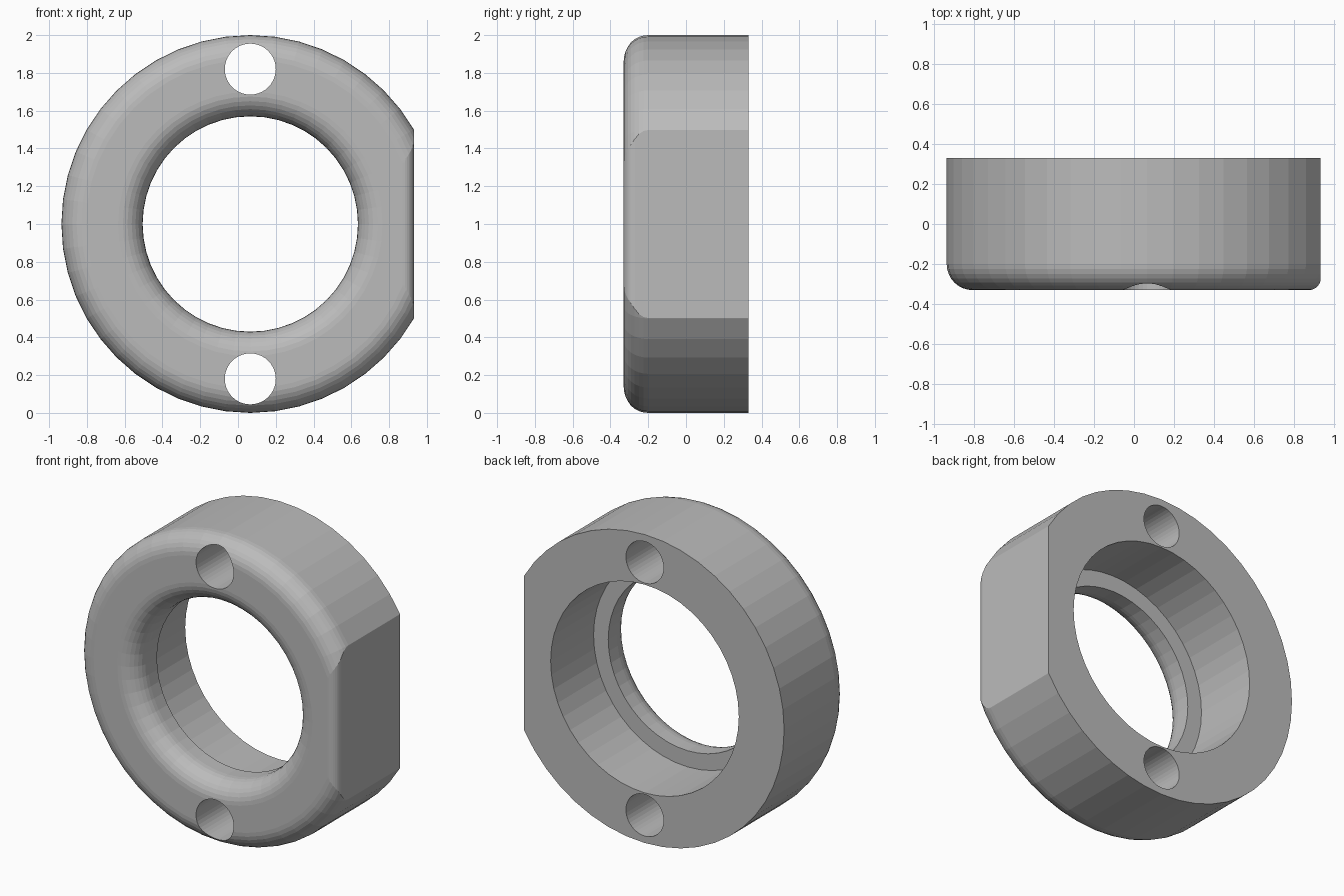
import bpy, bmesh
from math import sin, cos, pi
from mathutils import Matrix, Vector

if "Cube" in bpy.data.objects:
    bpy.data.objects.remove(bpy.data.objects["Cube"])

CX, CZ = 0.065, 1.0              # ring axis
FRONT, BACK = -0.33, 0.33
OUTER, LIP, BORE = 1.0, 0.57, 0.675
FILLET, FLAT_X, FLAT_FILLET = 0.13, 0.932, 0.06
STEP_Y = -0.11
SEGMENTS = 48

grey = bpy.data.materials.new("plain grey")
grey.use_nodes = True
grey.diffuse_color = (0.5, 0.5, 0.5, 1)
grey.node_tree.nodes["Principled BSDF"].inputs["Base Color"].default_value = (0.5, 0.5, 0.5, 1)


def arc(cx, cy, r, start, end, steps=8):
    angles = [start + (end - start) * i / steps for i in range(steps + 1)]
    return [(cx + r * cos(a), cy + r * sin(a)) for a in angles]


def make_object(name, bm):
    bmesh.ops.recalc_face_normals(bm, faces=bm.faces)
    mesh = bpy.data.meshes.new(name)
    bm.to_mesh(mesh)
    bm.free()
    mesh.materials.append(grey)
    obj = bpy.data.objects.new(name, mesh)
    bpy.context.collection.objects.link(obj)
    return obj


def lathe(name, profile):
    """Turn a closed (radius, y) profile around the ring axis."""
    bm = bmesh.new()
    rings = []
    for i in range(SEGMENTS):
        a = 2 * pi * i / SEGMENTS
        rings.append([bm.verts.new((CX + r * cos(a), y, CZ + r * sin(a))) for r, y in profile])
    n = len(profile)
    for i in range(SEGMENTS):
        a, b = rings[i], rings[(i + 1) % SEGMENTS]
        for j in range(n):
            k = (j + 1) % n
            bm.faces.new((a[j], a[k], b[k], b[j]))
    return make_object(name, bm)


def prism(name, outline, z0, z1):
    """Extrude an (x, y) outline upwards."""
    bm = bmesh.new()
    face = bm.faces.new([bm.verts.new((x, y, z0)) for x, y in outline])
    top = bmesh.ops.extrude_face_region(bm, geom=[face])["geom"]
    verts = [v for v in top if isinstance(v, bmesh.types.BMVert)]
    bmesh.ops.translate(bm, verts=verts, vec=Vector((0, 0, z1 - z0)))
    return make_object(name, bm)


def pin(name, z, radius):
    bm = bmesh.new()
    matrix = Matrix.Translation((CX, 0, z)) @ Matrix.Rotation(pi / 2, 4, 'X')
    bmesh.ops.create_cone(bm, cap_ends=True, segments=40, radius1=radius,
                          radius2=radius, depth=1.2, matrix=matrix)
    return make_object(name, bm)


def cut(target, cutter):
    cutter.hide_render = True
    mod = target.modifiers.new("cut", 'BOOLEAN')
    mod.operation = 'DIFFERENCE'
    mod.solver = 'EXACT'
    mod.object = cutter
    bpy.context.view_layer.objects.active = target
    bpy.ops.object.modifier_apply(modifier=mod.name)
    bpy.data.objects.remove(cutter)


# Ring body: rounded front edges, a lip and a wider bore behind it
profile = arc(OUTER - FILLET, FRONT + FILLET, FILLET, 0, -pi / 2)
profile += arc(LIP + FILLET, FRONT + FILLET, FILLET, -pi / 2, -pi)
profile += [(LIP, STEP_Y), (BORE, STEP_Y), (BORE, BACK), (OUTER, BACK)]
ring = lathe("ring_body", profile)

# Flat side with a small rounded front edge
r = FLAT_FILLET
outline = arc(FLAT_X - r, FRONT + r, r, 0, -pi / 2)
outline += [(FLAT_X - r, -0.6), (1.4, -0.6), (1.4, 0.6), (FLAT_X, 0.6)]
cut(ring, prism("flat_cutter", outline, -0.2, 2.2))

# Through holes above and below the bore
for side in (-1, 1):
    cut(ring, pin("hole_cutter", CZ + side * 0.82, 0.135))
